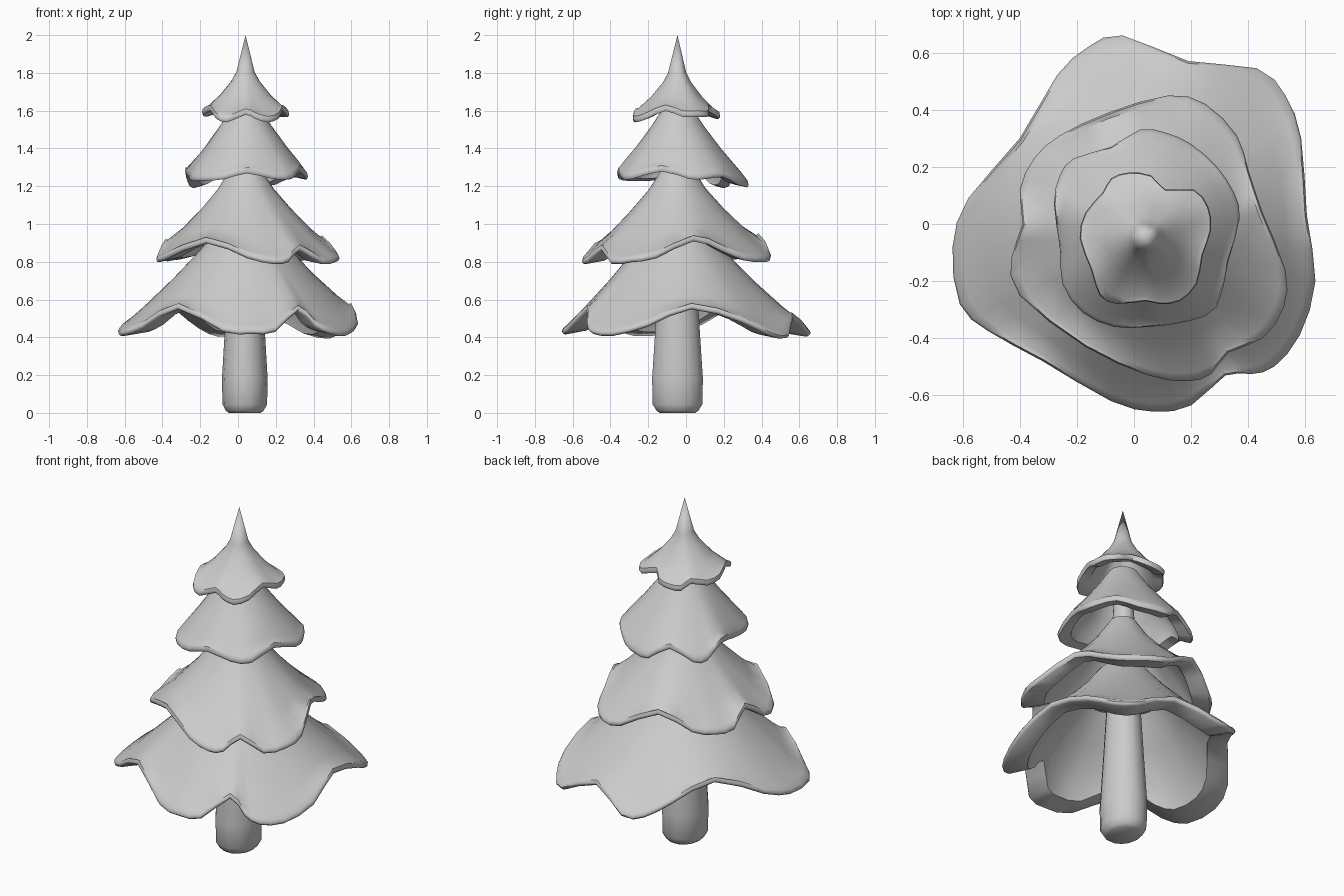
import bpy
import bmesh
import math
from mathutils import Vector

AXIS = Vector((0.04, -0.045))

cube = bpy.data.objects.get("Cube")
if cube:
    bpy.data.objects.remove(cube, do_unlink=True)

grey = bpy.data.materials.new("plain_grey")
grey.use_nodes = True
grey.diffuse_color = (0.6, 0.6, 0.6, 1)
grey.node_tree.nodes["Principled BSDF"].inputs["Base Color"].default_value = grey.diffuse_color


def skin_rings(name, rings, sharp_angle):
    """Bridge a stack of closed rings, cap both ends and shade the result smooth."""
    bm = bmesh.new()
    loops = [[bm.verts.new(point) for point in ring] for ring in rings]
    count = len(loops[0])
    for upper, lower in zip(loops, loops[1:]):
        for i in range(count):
            j = (i + 1) % count
            bm.faces.new((upper[i], lower[i], lower[j], upper[j]))
    bm.faces.new(loops[0])
    bm.faces.new(reversed(loops[-1]))
    bmesh.ops.remove_doubles(bm, verts=bm.verts, dist=0.0005)
    bmesh.ops.recalc_face_normals(bm, faces=bm.faces)
    mesh = bpy.data.meshes.new(name)
    bm.to_mesh(mesh)
    bm.free()
    mesh.materials.append(grey)
    obj = bpy.data.objects.new(name, mesh)
    bpy.context.collection.objects.link(obj)
    bpy.ops.object.select_all(action="DESELECT")
    obj.select_set(True)
    bpy.context.view_layer.objects.active = obj
    bpy.ops.object.shade_smooth_by_angle(angle=math.radians(sharp_angle))


def smooth_loop(points):
    """Add one rounded midpoint between neighbours of a closed hem path."""
    points = [Vector(p) / 100 for p in points]
    count = len(points)
    result = []
    for i, point in enumerate(points):
        before, after, beyond = points[i - 1], points[(i + 1) % count], points[(i + 2) % count]
        result.append(point)
        result.append((point + after) * 0.5625 - (before + beyond) * 0.0625)
    return result


def polar(point):
    """Direction from the axis, then distance and height."""
    offset = point.xy - AXIS
    return offset.normalized(), Vector((offset.length, point.z))


def skirt(name, hem, top_z, top_radius, profile):
    """Wavy tier: outer slope, rounded lip, flat underside and a steep hollow."""
    hem = [polar(point) for point in smooth_loop(hem)]
    count = len(hem)
    # Evened-out hem, so that the waves fade towards the top of the tier
    calm = [reach for direction, reach in hem]
    for step in range(12):
        calm = [(calm[i - 1] + calm[i] * 2 + calm[(i + 1) % count]) / 4 for i in range(count)]

    outer = [(drop, spread, 0) for drop, spread in profile]
    lip = [(1, 0.985, 0.03), (1, 1, 0.014), (1, 0.995, 0.005), (1, 0.975, -0.002)]
    hollow = [(0.97, 0.74, 0)]
    hollow += [(drop, spread * 0.85, 0) for drop, spread in reversed(profile[1:-1])]
    rings = []
    for drop, spread, lift in outer + lip + hollow:
        ring = []
        for (direction, reach), even in zip(hem, calm):
            end = even.lerp(reach, drop ** 2)
            spot = AXIS + direction * (top_radius + (end.x - top_radius) * spread)
            ring.append((spot.x, spot.y, top_z + (end.y - top_z) * drop + lift))
        rings.append(ring)
    skin_rings(name, rings, 46)


# Hem paths, in hundredths of a unit, counter-clockwise
bottom_hem = [
    (60.5, 3, 55), (58.5, 30, 48), (53, 45, 41), (43, 54.5, 40), (19, 57, 50),
    (-4, 66, 41), (-16, 62, 42), (-27, 52, 49), (-40, 30, 57), (-58, 9, 47),
    (-63.5, -8, 42), (-61, -28, 41), (-51, -37.5, 45), (-32, -48, 55), (-8, -62, 43),
    (7, -65.7, 42), (20, -63.5, 43), (32, -53, 54), (41, -52.5, 46), (49, -50, 42),
    (58, -39, 41), (63.5, -20, 46)]
lower_hem = [
    (45, 4, 91), (40, 19, 86), (36, 31, 81), (25, 42, 80), (12, 45, 82),
    (-9, 39, 92), (-26, 31, 83), (-35, 23, 81), (-40, 12, 81), (-39, 0, 89),
    (-43, -12, 81), (-40, -25, 81), (-17, -43, 90), (5, -53, 82), (19, -55, 79),
    (27, -52.5, 80), (33, -45, 86), (45, -40, 79), (52.5, -29, 80), (53, -16, 82)]
upper_hem = [
    (37, 2, 124), (35, 11, 124), (29, 20, 125), (20, 28, 121), (11, 32, 120),
    (2, 33, 120), (-8, 27, 126), (-21, 23, 120), (-26, 17, 120), (-28, 7, 127),
    (-26, -8, 124), (-25, -21, 123), (-18, -31, 123), (-7, -36, 124), (5, -36, 127),
    (19, -34, 124), (29, -29, 124), (33, -13, 128)]
top_hem = [
    (27, -2, 157), (26, 6, 157), (21, 12, 157), (11, 12, 160), (6, 17, 157),
    (-2, 18, 156), (-8, 16, 156), (-11, 11, 159), (-17, 4, 157), (-19, -5, 158),
    (-15, -16, 160), (-12, -25, 156), (-6, -28, 154), (4, -27, 158), (9, -28, 156),
    (16, -27, 154), (22, -21, 156), (24, -11, 160)]

# Branch tiers, from the ground up
skirt("bottom_branches", bottom_hem, 1.0, 0.13,
      [(0, 0), (0.25, 0.21), (0.53, 0.49), (0.8, 0.79), (0.92, 0.94)])
skirt("lower_branches", lower_hem, 1.31, 0.07,
      [(0, 0), (0.27, 0.2), (0.5, 0.43), (0.75, 0.71), (0.92, 0.94)])
skirt("upper_branches", upper_hem, 1.61, 0.08,
      [(0, 0), (0.25, 0.23), (0.55, 0.55), (0.8, 0.85), (0.9, 0.96)])
skirt("top_branches", top_hem, 2.0, 0.0,
      [(0, 0), (0.46, 0.21), (0.58, 0.33), (0.76, 0.6), (0.91, 0.9)])


# Trunk, running up the middle of every tier
def trunk_ring(z, radius, sides=14):
    turns = [math.tau * i / sides for i in range(sides)]
    return [(AXIS.x - 0.004 + radius * math.cos(a), AXIS.y + radius * 1.14 * math.sin(a), z)
            for a in turns]


trunk_profile = [(0, 0.085), (0.012, 0.1), (0.045, 0.118), (0.18, 0.121),
                 (0.42, 0.107), (0.9, 0.08), (1.6, 0.04)]
skin_rings("trunk", [trunk_ring(z, radius) for z, radius in trunk_profile], 60)
